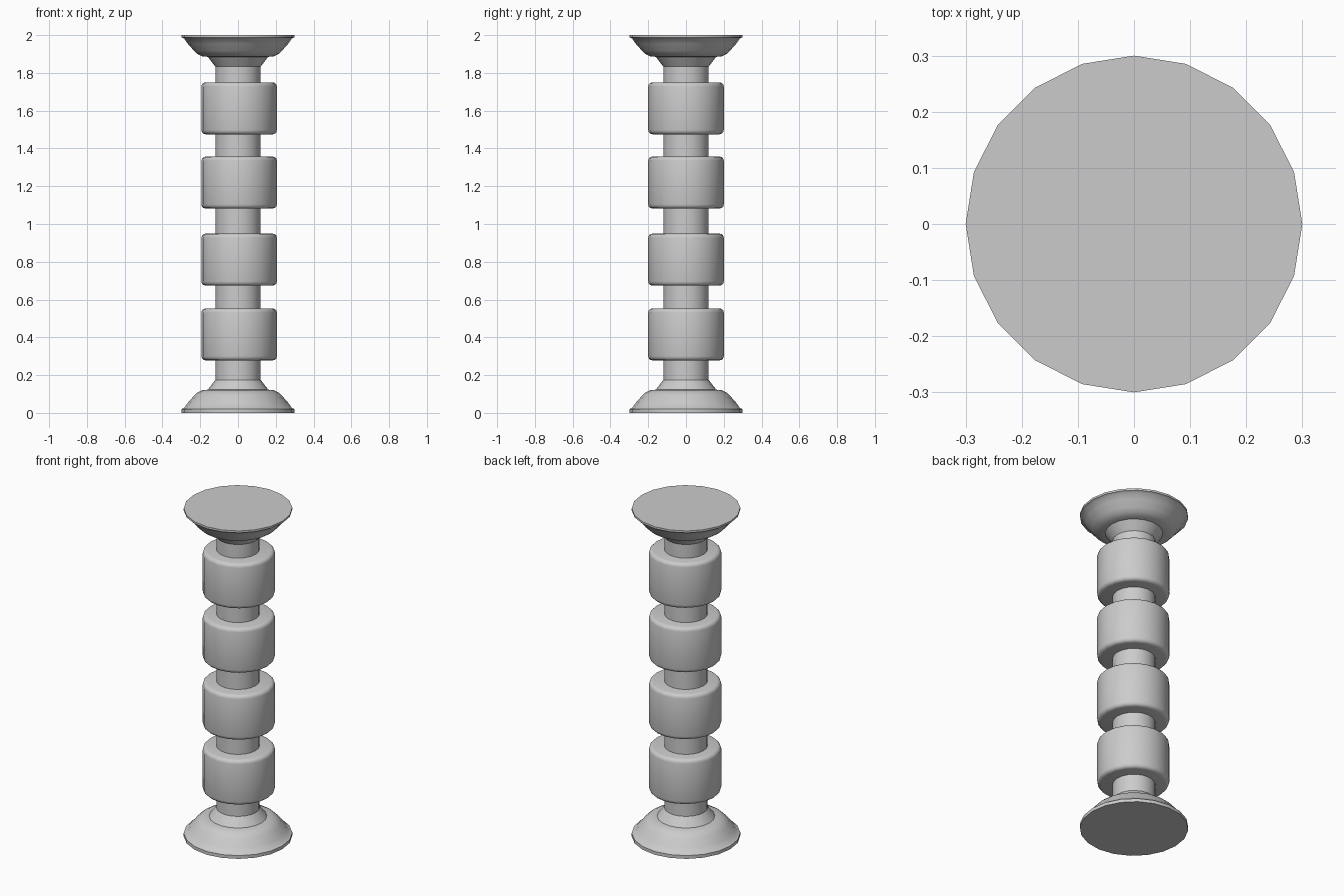
import bpy, bmesh, math

if "Cube" in bpy.data.objects:
    bpy.data.objects.remove(bpy.data.objects["Cube"])

SIDES = 20


def lathe(name, profile, x=0.0):
    """Revolve (radius, z) points, ordered bottom to top, and cap both ends."""
    bm = bmesh.new()
    rings = []
    for r, z in profile:
        rings.append([bm.verts.new((x + r * math.cos(2 * math.pi * i / SIDES),
                                    r * math.sin(2 * math.pi * i / SIDES), z))
                      for i in range(SIDES)])
    for a, b in zip(rings, rings[1:]):
        for i in range(SIDES):
            j = (i + 1) % SIDES
            bm.faces.new((a[i], a[j], b[j], b[i]))
    bm.faces.new(rings[0][::-1])
    bm.faces.new(rings[-1])
    mesh = bpy.data.meshes.new(name)
    bm.to_mesh(mesh)
    bm.free()
    obj = bpy.data.objects.new(name, mesh)
    bpy.context.collection.objects.link(obj)
    bpy.ops.object.select_all(action='DESELECT')
    obj.select_set(True)
    bpy.context.view_layer.objects.active = obj
    bpy.ops.object.shade_smooth_by_angle(angle=math.radians(35))
    return obj


# Moulded foot, mirrored for the capital
foot = [(0.30, 0.0), (0.30, 0.02), (0.285, 0.026), (0.265, 0.055),
        (0.25, 0.07), (0.235, 0.09), (0.215, 0.108), (0.19, 0.12),
        (0.16, 0.123), (0.12, 0.175)]
lathe("base", foot)
lathe("capital", [(r, 2.0 - max(0.0, z - 0.008)) for r, z in reversed(foot)])

# Central shaft
lathe("shaft", [(0.12, 0.17), (0.12, 1.84)])

# Rounded drums threaded on the shaft
B = 0.022
for n, top in enumerate((0.553, 0.949, 1.357, 1.75)):
    bottom = top - 0.275
    arc = [(0.20 - B + B * math.sin(t), B * (1 - math.cos(t)))
           for t in (k * math.pi / 6 for k in range(4))]
    profile = [(r, bottom + d) for r, d in arc] + [(r, top - d) for r, d in reversed(arc)]
    lathe(f"drum_{n + 1}", profile, x=0.006)
